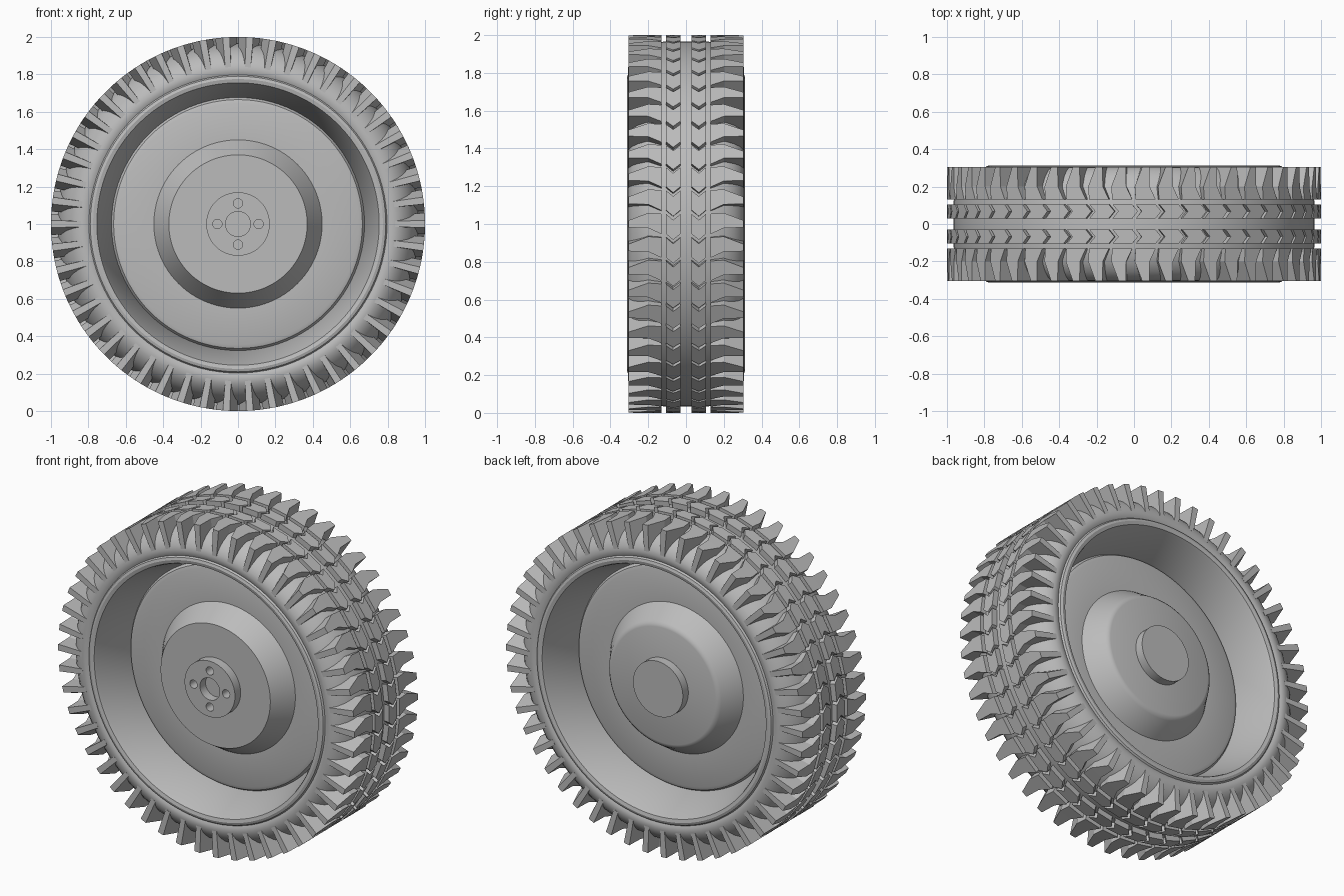
import bpy, bmesh, math
from math import sin, cos, pi, tau

cube = bpy.data.objects.get("Cube")
if cube:
    bpy.data.objects.remove(cube, do_unlink=True)

grey = bpy.data.materials.new("plain_grey")
grey.use_nodes = True
colour = (0.5, 0.5, 0.5, 1)
grey.diffuse_color = colour
grey.node_tree.nodes["Principled BSDF"].inputs["Base Color"].default_value = colour

TEETH = 50
PITCH = tau / TEETH


def polar(r, a, y):
    """Point on the wheel, clockwise from the top, with the axle at z = 1."""
    return (r * sin(a), y, 1 + r * cos(a))


def finish(name, bm, smooth=True):
    bmesh.ops.recalc_face_normals(bm, faces=bm.faces)
    mesh = bpy.data.meshes.new(name)
    bm.to_mesh(mesh)
    bm.free()
    obj = bpy.data.objects.new(name, mesh)
    bpy.context.collection.objects.link(obj)
    mesh.materials.append(grey)
    if smooth:
        bpy.ops.object.select_all(action='DESELECT')
        obj.select_set(True)
        bpy.context.view_layer.objects.active = obj
        bpy.ops.object.shade_smooth_by_angle(angle=math.radians(32))


def lathe(name, profile, steps=96, closed=False):
    """Spin (radius, y) points round the axle; radius 0 ends become caps."""
    bm = bmesh.new()
    rings = []
    for r, y in profile:
        if r == 0:
            rings.append([bm.verts.new(polar(0, 0, y))] * steps)
        else:
            rings.append([bm.verts.new(polar(r, tau * i / steps, y)) for i in range(steps)])
    pairs = list(zip(rings, rings[1:]))
    if closed:
        pairs.append((rings[-1], rings[0]))
    for a, b in pairs:
        for i in range(steps):
            j = (i + 1) % steps
            corners = dict.fromkeys((a[i], a[j], b[j], b[i]))
            bm.faces.new(list(corners))
    finish(name, bm)


def tread(name, rows, side):
    """Ring of blocks; rows hold y, shift and width in pitches, and base radius."""
    bm = bmesh.new()
    for k in range(TEETH):
        loops = []
        for y, shift, width, base in rows:
            mid = (k + 0.5 + shift) * PITCH
            half = width * PITCH / 2
            loops.append([bm.verts.new(polar(r, mid + s * half, side * y))
                          for r, s in ((base, -1), (1, -1), (1, 1), (base, 1))])
        for a, b in zip(loops, loops[1:]):
            for i in range(4):
                j = (i + 1) % 4
                bm.faces.new((a[i], a[j], b[j], b[i]))
        bm.faces.new(loops[0])
        bm.faces.new(loops[-1][::-1])
    finish(name, bm, smooth=False)


# Tyre carcass with rounded shoulders, beads and a sloped inner barrel
half_tyre = [(0.965, 0.12), (0.955, 0.17), (0.94, 0.215), (0.915, 0.255), (0.885, 0.284),
             (0.855, 0.301), (0.83, 0.306), (0.81, 0.304), (0.797, 0.298), (0.79, 0.308),
             (0.775, 0.313), (0.755, 0.308), (0.747, 0.29), (0.675, 0.06)]
lathe("tyre_carcass", half_tyre + [(r, -y) for r, y in reversed(half_tyre)], closed=True)

# Wheel disc with rounded rim and raised conical centre, softer at the rear
half_rim = [(0.45, 0.09), (0.645, 0.09), (0.665, 0.083), (0.68, 0.06)]
rear_side = [(0, 0.217), (0.35, 0.217), (0.365, 0.212), (0.378, 0.2)] + half_rim
front_side = [(0, 0.217), (0.37, 0.217)] + half_rim
lathe("wheel_disc", rear_side + [(r, -y) for r, y in reversed(front_side)])

# Rear hub cap
lathe("rear_hub", [(0, 0.27), (0.168, 0.27), (0.168, 0.2), (0, 0.2)], steps=48)

# Front hub: flat outline with axle and bolt holes, extruded
curve = bpy.data.curves.new("front_hub_outline", 'CURVE')
curve.dimensions = '2D'
curve.fill_mode = 'BOTH'
curve.extrude = 0.03
bolts = [(0.11 * cos(i * pi / 2), 0.11 * sin(i * pi / 2), 0.025, 20) for i in range(4)]
for cx, cy, r, n in [(0, 0, 0.17, 48), (0, 0, 0.067, 32)] + bolts:
    spline = curve.splines.new('POLY')
    spline.points.add(n - 1)
    spline.use_cyclic_u = True
    for i, p in enumerate(spline.points):
        p.co = (cx + r * cos(tau * i / n), cy + r * sin(tau * i / n), 0, 1)
hub = bpy.data.objects.new("front_hub", curve)
hub.location = (0, -0.242, 1)
hub.rotation_euler.x = pi / 2
bpy.context.collection.objects.link(hub)
curve.materials.append(grey)
bpy.ops.object.select_all(action='DESELECT')
hub.select_set(True)
bpy.context.view_layer.objects.active = hub
bpy.ops.object.convert(target='MESH')

# Tread: chevron ribs near the middle and tapering fins on the shoulders
rib = [(0.03, 0, 0.84, 0.95), (0.068, 0.25, 0.84, 0.95), (0.105, 0, 0.84, 0.95)]
fin = [(0.13, 0, 0.86, 0.93), (0.2, -0.15, 0.64, 0.9), (0.305, 0, 0.3, 0.84)]
for side, word in ((-1, "front"), (1, "rear")):
    tread(word + "_chevron_rib", rib, side)
    tread(word + "_shoulder_fins", fin, side)
